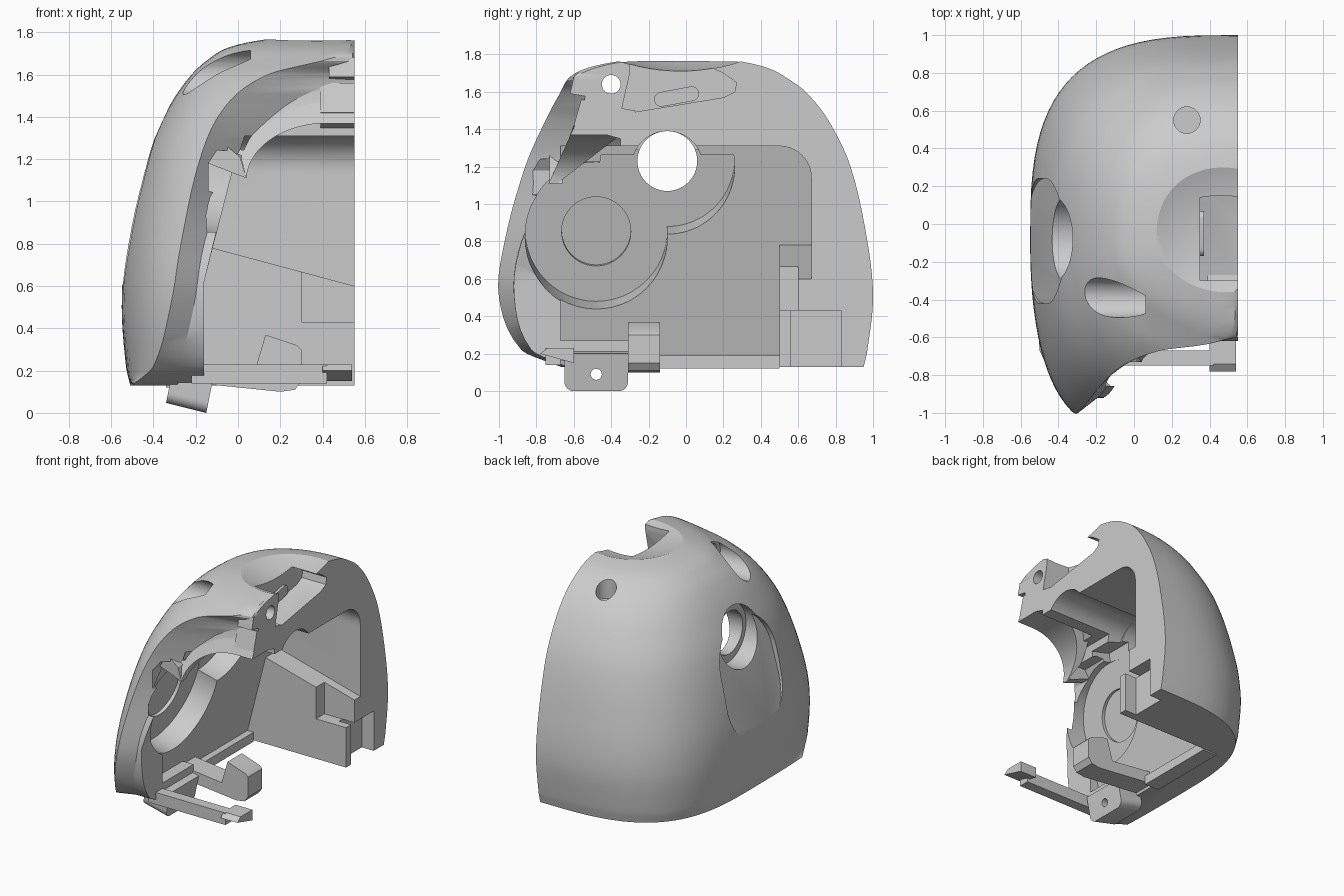
import bpy, bmesh, math

if "Cube" in bpy.data.objects:
    bpy.data.objects.remove(bpy.data.objects["Cube"], do_unlink=True)

CUT = 0.55  # flat open side of the half shell
LEAN = 0.257  # slope of the inner side wall

grey = bpy.data.materials.new("plain_grey")
grey.use_nodes = True
grey.diffuse_color = (0.6, 0.6, 0.6, 1)
grey.node_tree.nodes["Principled BSDF"].inputs["Base Color"].default_value = (0.6, 0.6, 0.6, 1)


def finish(name, bm):
    bmesh.ops.recalc_face_normals(bm, faces=bm.faces)
    mesh = bpy.data.meshes.new(name)
    bm.to_mesh(mesh)
    bm.free()
    mesh.materials.append(grey)
    obj = bpy.data.objects.new(name, mesh)
    bpy.context.collection.objects.link(obj)
    return obj


def skin(name, rings):
    """Solid through closed rings of equal length."""
    bm = bmesh.new()
    loops = [[bm.verts.new(p) for p in ring] for ring in rings]
    n = len(loops[0])
    for lower, upper in zip(loops, loops[1:]):
        for i in range(n):
            j = (i + 1) % n
            bm.faces.new((lower[i], lower[j], upper[j], upper[i]))
    bm.faces.new(loops[0])
    bm.faces.new(loops[-1])
    return finish(name, bm)


def prism(name, points, axis, start, end, bend=None):
    """Outline pushed along an axis; bend may shift each corner."""
    place = {"x": lambda u, v, d: (d, u, v),
             "y": lambda u, v, d: (u, d, v),
             "z": lambda u, v, d: (u, v, d)}[axis]
    rings = [[place(u, v, d) for u, v in points] for d in (start, end)]
    if bend:
        rings = [[bend(*p) for p in ring] for ring in rings]
    return skin(name, rings)


def arc(u, v, r, first=0, last=360, n=48, rv=None):
    steps = [math.radians(first + (last - first) * i / n) for i in range(n + (last - first != 360))]
    return [(u + r * math.cos(t), v + (rv or r) * math.sin(t)) for t in steps]


def rect(u0, u1, v0, v1):
    return [(u0, v0), (u1, v0), (u1, v1), (u0, v1)]


def carve(target, cutter):
    mod = target.modifiers.new("cut", "BOOLEAN")
    mod.operation = "DIFFERENCE"
    mod.solver = "EXACT"
    mod.object = cutter
    bpy.context.view_layer.objects.active = target
    bpy.ops.object.modifier_apply(modifier=mod.name)
    bpy.data.objects.remove(cutter, do_unlink=True)


# Shell stations: height, back, side, rim x, rim y, inner rim x, inner rim y
STATIONS = [
    (.13, .95, -.51, -.5, -.67, -.33, -.64),
    (.22, .97, -.53, -.4, -.88, -.28, -.83),
    (.5, 1, -.55, -.32, -1, -.21, -.92),
    (.8, .97, -.53, -.27, -.97, -.16, -.88),
    (1.2, .88, -.44, -.18, -.86, -.02, -.69),
    (1.45, .76, -.325, -.06, -.75, .22, -.59),
    (1.6, .64, -.22, .14, -.67, .5, -.56),
    (1.68, .53, -.13, .45, -.62, .54, -.6),
    (1.73, .43, -.04, .53, -.52, .54, -.5),
    (1.765, .28, .12, .53, -.35, .54, -.33),
    (1.78, .15, .3, .53, -.2, .54, -.18),
]


def slope(k, c):
    a, b = STATIONS[max(k - 1, 0)], STATIONS[min(k + 1, len(STATIONS) - 1)]
    return (b[c] - a[c]) / (b[0] - a[0])


def station(k, t):
    a, b = STATIONS[k], STATIONS[k + 1]
    h = b[0] - a[0]
    row = [a[0] + h * t]
    for c in range(1, len(a)):
        row.append(a[c] * (1 + 2 * t) * (1 - t) ** 2 + b[c] * t * t * (3 - 2 * t)
                   + h * slope(k, c) * t * (1 - t) ** 2 - h * slope(k + 1, c) * t * t * (1 - t))
    return row


def outline(z, back, side, rx, ry, ix, iy):
    mid = -.1
    power = 2 / (3.3 - .8 * z / 1.78)
    ring = []
    for i in range(25):  # rounded back quarter
        t = math.pi / 2 * i / 24
        ring.append((CUT - (CUT - side) * math.sin(t) ** power,
                     mid + (back - mid) * max(math.cos(t), 0) ** power, z))
    bulge = mid + .75 * (ry - mid)
    for i in range(1, 15):  # cheek curving to the rim
        t = i / 14
        p, q, r = (1 - t) ** 2, 2 * t * (1 - t), t * t
        ring.append(((p + q) * side + r * rx, p * mid + q * bulge + r * ry, z))
    return ring + [(ix, iy, z), (CUT, iy + .02, z)]


rows = [station(k, i / 5) for k in range(len(STATIONS) - 1) for i in range(5)] + [STATIONS[-1]]
shell = skin("half_shell", [outline(*r) for r in rows])


# Main cavity with tilted side wall and sloping ledge
def tilt_wall(x, y, z):
    if x < 0:
        return (-.32 + LEAN * z, y, z)
    return (x, y, z - .3 if abs(z - .78) < .01 else z)


cavity = [(-.67, -.1), (.5, -.1), (.5, .78), (.67, .78)] + arc(.5, 1.14, .17, 0, 90, 10) + [(-.67, 1.31)]
carve(shell, prism("cavity", cavity, "x", -.2, 1, tilt_wall))

# Arched face opening, ending under the brow band
opening = [(-.16, -.1), (-.16, .62), (-.06, 1.03), (-.14, 1.05), (-.14, 1.18), (-.1, 1.24), (-.04, 1.24)]
opening += arc(.42, 1.1, .4, 163, 90, 16, .37) + [(1, 1.47), (1, -.1)]
carve(shell, prism("opening", opening, "y", -1.5, -.35))


# Round pockets square to the tilted wall: outline, centre height, floor, mouth
for points, mid, x0, x1 in [(arc(-.48, .86, .38), .86, -.27, .02),
                            (arc(-.48, .86, .185), .86, -.295, -.2),
                            (arc(-.1, 1.24, .36, 170, 370), 1.24, -.17, .1)]:
    def square_up(x, y, z, mid=mid, floor=x0):
        return (x + LEAN * (z - mid), y, z - LEAN * (x - floor))
    carve(shell, prism("pocket", points, "x", x0, x1, square_up))

# Straight side holes: y, z, radius, start, end
for y, z, r, x0, x1 in [(-.1, 1.2, .19, -.1, 1), (-.1, 1.23, .16, -1, 1), (-.08, 1.23, .22, -1, -.29),
                        (-.39, 1.61, .105, -1, .06), (-.4, 1.64, .05, 0, 1)]:
    carve(shell, prism("side_hole", arc(y, z, r), "x", x0, x1))


# Sloping finger recess on the outer side
def recess_floor(x, y, z):
    return (x if x < -.9 else -.52 + .28 * (z - .7), y, z)


recess = arc(-.09, 1.05, .33, 0, 180, 24) + arc(-.09, .85, .33, 180, 359, 24)
carve(shell, prism("recess", recess, "x", -1, -.4, recess_floor))

# Notches in the back ledge
carve(shell, prism("ledge_step", rect(.45, .6, .43, 1), "x", .3, 1))
carve(shell, prism("ledge_notch", rect(.56, .83, -.1, .43), "x", .45, 1))

# Shallow dish, slot and screw hole in the crown
bm = bmesh.new()
bmesh.ops.create_uvsphere(bm, u_segments=96, v_segments=96, radius=1)
bmesh.ops.translate(bm, verts=bm.verts, vec=(.46, -.03, 2.705))
carve(shell, finish("dish", bm))
slot = [(-.35, 1.48), (.2, 1.57), (.26, 1.6), (.27, 1.65), (.2, 1.7), (.13, 1.73), (.13, 2), (-.3, 2), (-.3, 1.7)]
carve(shell, prism("crown_slot", slot, "x", .35, 1))
carve(shell, prism("screw_hole", arc(.28, .55, .07, n=32), "z", 1.55, 2))


# Curved brow band, its side peg and centre blocks
def sweep_back(x, y, z):
    front = -.73 + .45 * (z - 1.12)
    return (x, front if y < -.5 else max(front + .04, -.35 - 1.3 * (1.37 - z)) if z < 1.37 else -.33, z)


band = arc(.42, 1.1, .42, 165, 90, 20, .4) + [(CUT, 1.5), (CUT, 1.37)] + arc(.42, 1.1, .38, 90, 178, 20, .27)
parts = [shell, prism("brow_band", band, "y", -.73, -.32, sweep_back)]
peg = [(-.14, 1.18), (-.1, 1.26), (-.05, 1.26), (.01, 1.21), (.04, 1.11)]
parts.append(prism("brow_side_peg", peg, "y", -.73, -.66))
block = [(-.6, 1.42), (-.32, 1.34), (-.27, 1.5), (-.45, 1.53), (-.56, 1.56)]
parts.append(prism("brow_block", block, "x", .39, CUT))
parts.append(prism("brow_peg", [(-.62, 1.59), (-.5, 1.57), (-.48, 1.65), (-.6, 1.68)], "x", .43, CUT))
parts.append(prism("slot_floor_rib", arc(.03, 1.59, .04, -90, 90, 10) + arc(-.13, 1.56, .04, 90, 270, 10),
                   "x", .33, .37))

# Front cross bar with thicker tip
parts.append(prism("cross_bar", rect(-.75, -.67, .14, .23), "x", -.22, .42))
parts.append(prism("bar_tip", [(-.78, .2), (-.6, .15), (-.6, .23), (-.74, .23)], "x", .4, .54))


# Tilted mounting tab under the shell, with a hole
def tip(x, y, z):
    return (x - .2 * (.15 - z), y, z - .25 * (x + .32) + .05)


tab = arc(-.6, .05, .05, 180, 270, 6) + arc(-.36, .05, .05, 270, 359, 6) + [(-.31, .2), (-.65, .2)]
mount = prism("mounting_tab", tab, "x", -.31, -.12, tip)
carve(mount, prism("tab_hole", arc(-.48, .09, .03, n=20), "x", -1, 1))
parts.append(mount)

# Hook and lip along the cavity floor
hook = [(-.29, .15), (-.26, .24), (.08, .2), (.13, .37), (.28, .32), (.3, .3), (.3, .15), (.27, .11), (.2, .1)]
parts.append(prism("clip_hook", hook, "y", -.31, -.14))
parts.append(prism("clip_base", rect(-.67, -.3, .16, .27), "x", -.32, -.16))
parts.append(prism("floor_lip", rect(-.14, .5, .12, .19), "x", -.34, -.22))

# Smooth the curved faces and keep crisp edges
bpy.ops.object.select_all(action="DESELECT")
for obj in parts:
    obj.select_set(True)
bpy.context.view_layer.objects.active = shell
bpy.ops.object.shade_smooth_by_angle(angle=math.radians(28))
